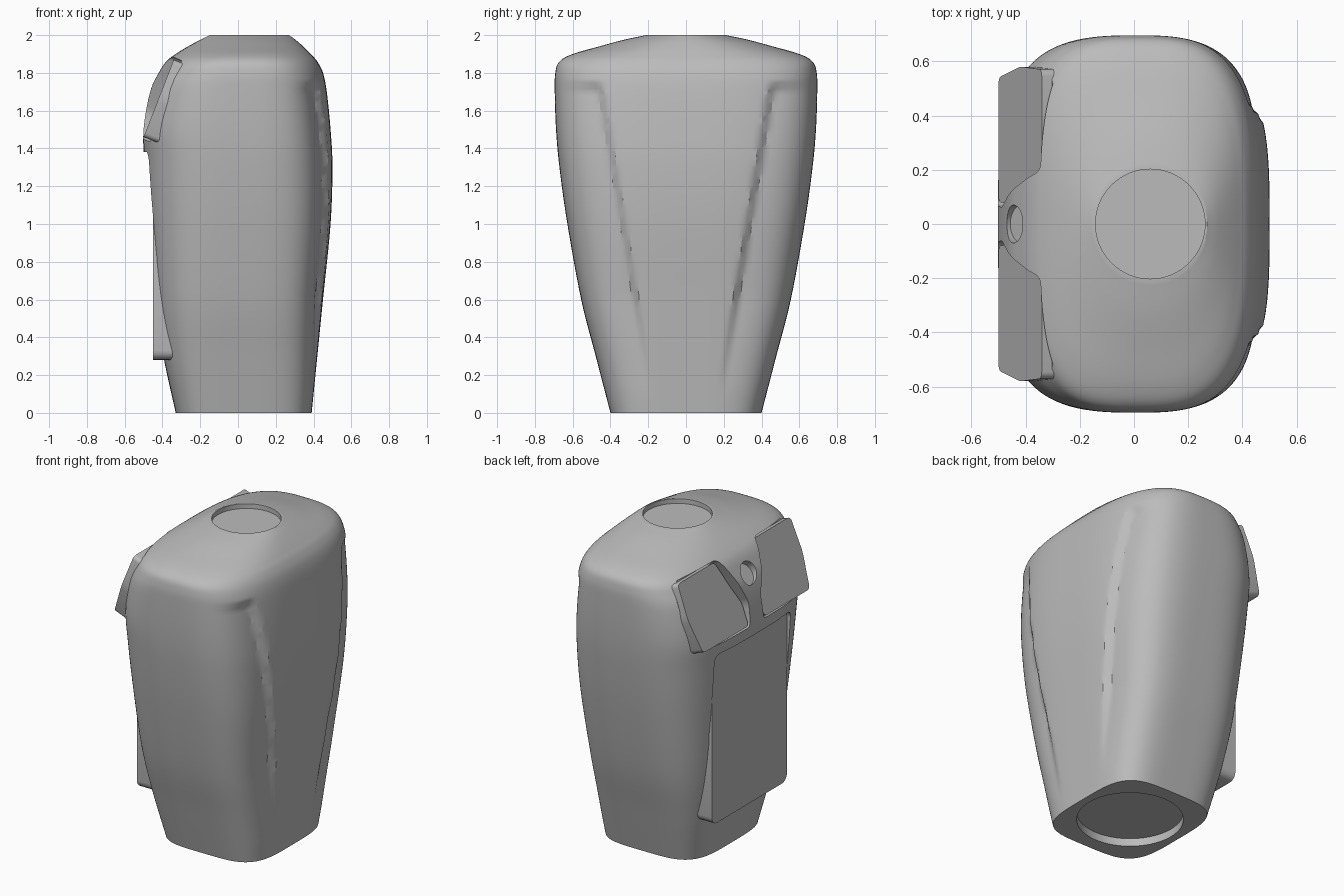
import bpy
import bmesh
import math
from mathutils import Vector

cube = bpy.data.objects.get("Cube")
if cube:
    bpy.data.objects.remove(cube, do_unlink=True)

grey = bpy.data.materials.new("plain grey")
grey.use_nodes = True
grey.diffuse_color = (0.5, 0.5, 0.5, 1)
grey.node_tree.nodes["Principled BSDF"].inputs["Base Color"].default_value = (0.5, 0.5, 0.5, 1)


def make_object(name, bm):
    bmesh.ops.recalc_face_normals(bm, faces=bm.faces)
    mesh = bpy.data.meshes.new(name)
    bm.to_mesh(mesh)
    bm.free()
    mesh.materials.append(grey)
    obj = bpy.data.objects.new(name, mesh)
    bpy.context.collection.objects.link(obj)
    return obj


def activate(obj):
    bpy.ops.object.select_all(action='DESELECT')
    obj.select_set(True)
    bpy.context.view_layer.objects.active = obj


def smooth(obj, degrees=30):
    activate(obj)
    bpy.ops.object.shade_smooth_by_angle(angle=math.radians(degrees))


def prism(name, outline, origin, up, normal, low, high, corner=0.03, grow=0.0):
    """Rounded prism: outline holds (y, distance along up), extruded along normal."""
    origin, up, normal = Vector(origin), Vector(up).normalized(), Vector(normal).normalized()
    side = Vector((0, 1, 0))
    mid_y = sum(p[0] for p in outline) / len(outline)
    mid_t = sum(p[1] for p in outline) / len(outline)
    bm = bmesh.new()
    rings = []
    for level in (low, high):
        ring = []
        for y, t in outline:
            away = Vector((y - mid_y, t - mid_t))
            y2, t2 = Vector((y, t)) + away.normalized() * grow
            ring.append(bm.verts.new(origin + side * y2 + up * t2 + normal * level))
        rings.append(ring)
    a, b = rings
    bm.faces.new(a)
    bm.faces.new(b)
    count = len(a)
    for i in range(count):
        j = (i + 1) % count
        bm.faces.new((a[i], a[j], b[j], b[i]))
    edges = [bm.edges.get((a[i], b[i])) for i in range(count)]
    bmesh.ops.bevel(bm, geom=edges, offset=corner, segments=4, profile=0.5, affect='EDGES')
    return make_object(name, bm)


def cylinder(name, centre, axis, radius, depth):
    bm = bmesh.new()
    bmesh.ops.create_cone(bm, cap_ends=True, segments=64, radius1=radius, radius2=radius, depth=depth)
    obj = make_object(name, bm)
    obj.rotation_mode = 'QUATERNION'
    obj.rotation_quaternion = Vector(axis).to_track_quat('Z', 'Y')
    obj.location = centre
    return obj


def cut(target, cutter):
    cutter.hide_render = True
    bpy.context.view_layer.update()
    mod = target.modifiers.new("cut", 'BOOLEAN')
    mod.operation = 'DIFFERENCE'
    mod.solver = 'EXACT'
    mod.object = cutter
    activate(target)
    bpy.ops.object.modifier_apply(modifier=mod.name)
    bpy.data.objects.remove(cutter, do_unlink=True)


# Body profile: height, back x, front x, half width, squareness
PROFILE = [
    (0, -.33, .39, .4, 4),
    (.3, -.395, .42, .478, 3.8),
    (.6, -.44, .45, .555, 3.6),
    (1, -.475, .49, .628, 3.4),
    (1.3, -.495, .5, .67, 3.3),
    (1.5, -.5, .49, .688, 3.3),
    (1.7, -.465, .47, .695, 3.2),
    (1.8, -.42, .45, .692, 3.1),
    (1.86, -.38, .42, .67, 3),
    (1.9, -.33, .385, .6, 2.8),
    (1.94, -.265, .345, .46, 2.5),
    (1.975, -.2, .305, .33, 2.2),
    (2, -.15, .27, .212, 2),
]


def spline(rows, steps):
    """Smooth curve through all rows."""
    rows = [Vector(r) for r in rows]
    padded = [2 * rows[0] - rows[1]] + rows + [2 * rows[-1] - rows[-2]]
    for i in range(1, len(rows)):
        p, q, r, s = padded[i - 1:i + 3]
        for k in range(steps):
            t = k / steps
            yield q + (r - p) * t / 2 + (2 * p - 5 * q + 4 * r - s) * t * t / 2 + (3 * q - p - 3 * r + s) * t ** 3 / 2
    yield rows[-1]


def clamp(v):
    return max(0.0, min(1.0, v))


def flute(y, z, half):
    """Shallow hollow between the raised panel and the corner."""
    seam = .19 + .25 * (z - .25) / 1.5
    s = abs(y)
    across = clamp((s - seam) / .035) * clamp((half * .95 - s) / (half * .95 - seam))
    return .035 * across * clamp((1.76 - z) / .06) * clamp((z - .1) / .5)


bm = bmesh.new()
SIDES = 192
previous = None
for z, x0, x1, half, n in spline(PROFILE, 8):
    ring = []
    for i in range(SIDES):
        c, s = math.cos(math.tau * i / SIDES), math.sin(math.tau * i / SIDES)
        r = (abs(c) ** n + abs(s) ** n) ** (-1 / n)
        x = (x0 + x1) / 2 + (x1 - x0) / 2 * r * c
        y = half * r * s
        if c > 0:
            x -= flute(y, z, half)
        ring.append(bm.verts.new((x, y, z)))
    if previous:
        for i in range(SIDES):
            j = (i + 1) % SIDES
            bm.faces.new((previous[i], previous[j], ring[j], ring[i]))
    else:
        bm.faces.new(ring)
    previous = ring
bm.faces.new(previous)
body = make_object("body", bm)

# Round recesses in the top, the base and between the eyes
cut(body, cylinder("top_cutter", (.06, 0, 2.02), (0, 0, 1), .202, .1))
cut(body, cylinder("base_cutter", (.03, 0, 0), (0, 0, 1), .31, .1))
cut(body, cylinder("nose_cutter", (-.45, 0, 1.76), (-.8, 0, .6), .07, .09))

# Flat back panel set into the body
PANEL = [(-.38, .28), (.38, .28), (.38, 1.375), (-.38, 1.375)]
panel_frame = ((-.45, 0, 0), (0, 0, 1), (-1, 0, 0))
cut(body, prism("panel_cutter", PANEL, *panel_frame, -.02, .2, .05, .008))
smooth(prism("back_panel", PANEL, *panel_frame, -.15, 0, .05))

# Pair of tilted eye plates in their sockets
EYE = [(.54, 0), (.58, .22), (.57, .44), (.2, .44), (.13, .26), (.075, .14), (.08, 0)]
eye_frame = ((-.5, 0, 1.46), (.16, 0, .41), (-.41, 0, .16))
for label, sign in (("left", -1), ("right", 1)):
    outline = [(sign * y, t) for y, t in EYE]
    cut(body, prism(label + "_eye_cutter", outline, *eye_frame, -.04, .3, .025, .015))
    smooth(prism(label + "_eye_plate", outline, *eye_frame, -.17, 0, .025))

smooth(body)
